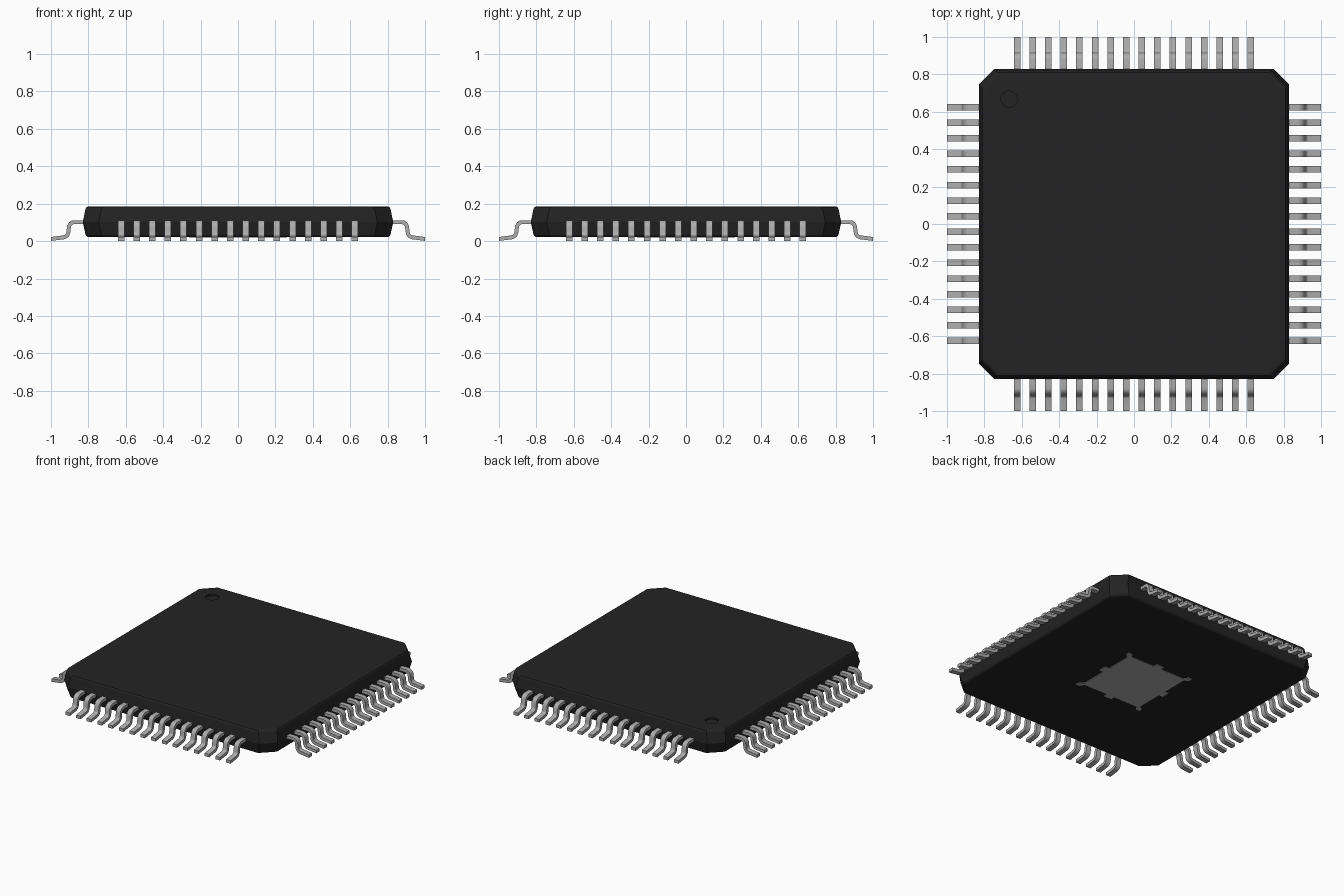
import bpy, bmesh, math
from mathutils import Vector, Matrix

if "Cube" in bpy.data.objects:
    bpy.data.objects.remove(bpy.data.objects["Cube"])


def material(name, v):
    m = bpy.data.materials.new(name)
    m.diffuse_color = (v, v, v, 1)
    m.use_nodes = True
    m.node_tree.nodes["Principled BSDF"].inputs["Base Color"].default_value = m.diffuse_color
    return m


BLACK = material("black plastic", 0.017)
METAL = material("tinned metal", 0.42)


def make_object(name, bm, mat, smooth=None):
    bmesh.ops.recalc_face_normals(bm, faces=bm.faces)
    mesh = bpy.data.meshes.new(name)
    bm.to_mesh(mesh)
    bm.free()
    mesh.materials.append(mat)
    ob = bpy.data.objects.new(name, mesh)
    bpy.context.collection.objects.link(ob)
    bpy.ops.object.select_all(action='DESELECT')
    ob.select_set(True)
    bpy.context.view_layer.objects.active = ob
    if smooth:
        bpy.ops.object.shade_smooth_by_angle(angle=math.radians(smooth))
    return ob


def loft(bm, rings):
    """Closed solid through stacked rings of points."""
    rows = [[bm.verts.new(p) for p in r] for r in rings]
    n = len(rows[0])
    for a, b in zip(rows, rows[1:]):
        for i in range(n):
            j = (i + 1) % n
            bm.faces.new((a[i], a[j], b[j], b[i]))
    bm.faces.new(rows[0][::-1])
    bm.faces.new(rows[-1])


# Body: chamfered square, widest where the leads come out
def octagon(h, z, c=0.085):
    k = h - c
    pts = [(h, -k), (h, k), (k, h), (-k, h), (-h, k), (-h, -k), (-k, -h), (k, -h)]
    return [(x, y, z) for x, y in pts]


bm = bmesh.new()
loft(bm, [octagon(h, z) for h, z in
          [(0.800, 0.022), (0.809, 0.025), (0.815, 0.033), (0.830, 0.102),
           (0.815, 0.173), (0.809, 0.182), (0.800, 0.185)]])
body = make_object("body", bm, BLACK)

# Pin-one dimple cut into the top
bm = bmesh.new()
bmesh.ops.create_cone(bm, cap_ends=True, segments=32, radius1=0.043, radius2=0.043,
                      depth=0.04, matrix=Matrix.Translation((-0.668, 0.668, 0.193)))
cutter = make_object("dimple_cutter", bm, BLACK)
cutter.hide_render = True
bpy.context.view_layer.objects.active = body
mod = body.modifiers.new("dimple", 'BOOLEAN')
mod.operation, mod.object, mod.solver = 'DIFFERENCE', cutter, 'EXACT'
bpy.ops.object.modifier_apply(modifier=mod.name)
bpy.data.objects.remove(cutter)

# Gull-wing lead: centre line with rounded bends, thickened to a strip
def arc(cx, cz, r, a0, a1, n=6):
    return [Vector((cx + r * math.cos(t), cz + r * math.sin(t)))
            for t in (math.radians(a0 + (a1 - a0) * i / n) for i in range(n + 1))]


path = ([Vector((0.79, 0.101))] + arc(0.876, 0.073, 0.028, 90, 4)
        + arc(0.937, 0.050, 0.030, 184, 262) + [Vector((1.0, 0.0115))])
T, W = 0.0105, 0.0175      # half thickness, half width
upper, lower = [], []
for i, p in enumerate(path):
    d = (path[min(i + 1, len(path) - 1)] - path[max(i - 1, 0)]).normalized()
    nrm = Vector((-d.y, d.x)) * T
    upper.append(p + nrm)
    lower.append(p - nrm)
upper[-1].x = lower[-1].x = 1.0

PITCH = 1.25 / 15
for side, name in enumerate(["right", "back", "left", "front"]):
    bm = bmesh.new()
    for k in range(16):
        y = (k - 7.5) * PITCH
        loft(bm, [[(u.x, y - W, u.y), (u.x, y + W, u.y), (l.x, y + W, l.y), (l.x, y - W, l.y)]
                  for u, l in zip(upper, lower)])
    bm.transform(Matrix.Rotation(side * math.pi / 2, 4, 'Z'))
    for v in bm.verts:
        v.co.z = max(v.co.z, 0.0)
    make_object(name + "_leads", bm, METAL, 35)

# Exposed thermal pad underneath, with tabs at corners and mid sides
S, N = 0.263, 0.232        # tab reach, notch depth line
edge = [(S, -N), (N, -N), (N, -0.03), (S, -0.03), (S, 0.03), (N, 0.03), (N, N), (S, N)]
edge = [(x, y * (0.96 if abs(y) == N and x == N else 1)) for x, y in edge]
outline = []
for q in range(4):
    c, s = round(math.cos(q * math.pi / 2)), round(math.sin(q * math.pi / 2))
    pts = [(S, -S), (S, -0.235), (N, -0.215)] + edge[2:6] + [(N, 0.215), (S, 0.235)]
    outline += [(x * c - y * s, x * s + y * c) for x, y in pts]
bm = bmesh.new()
loft(bm, [[(x, y, z) for x, y in outline] for z in (0.019, 0.026)])
make_object("thermal_pad", bm, METAL)
